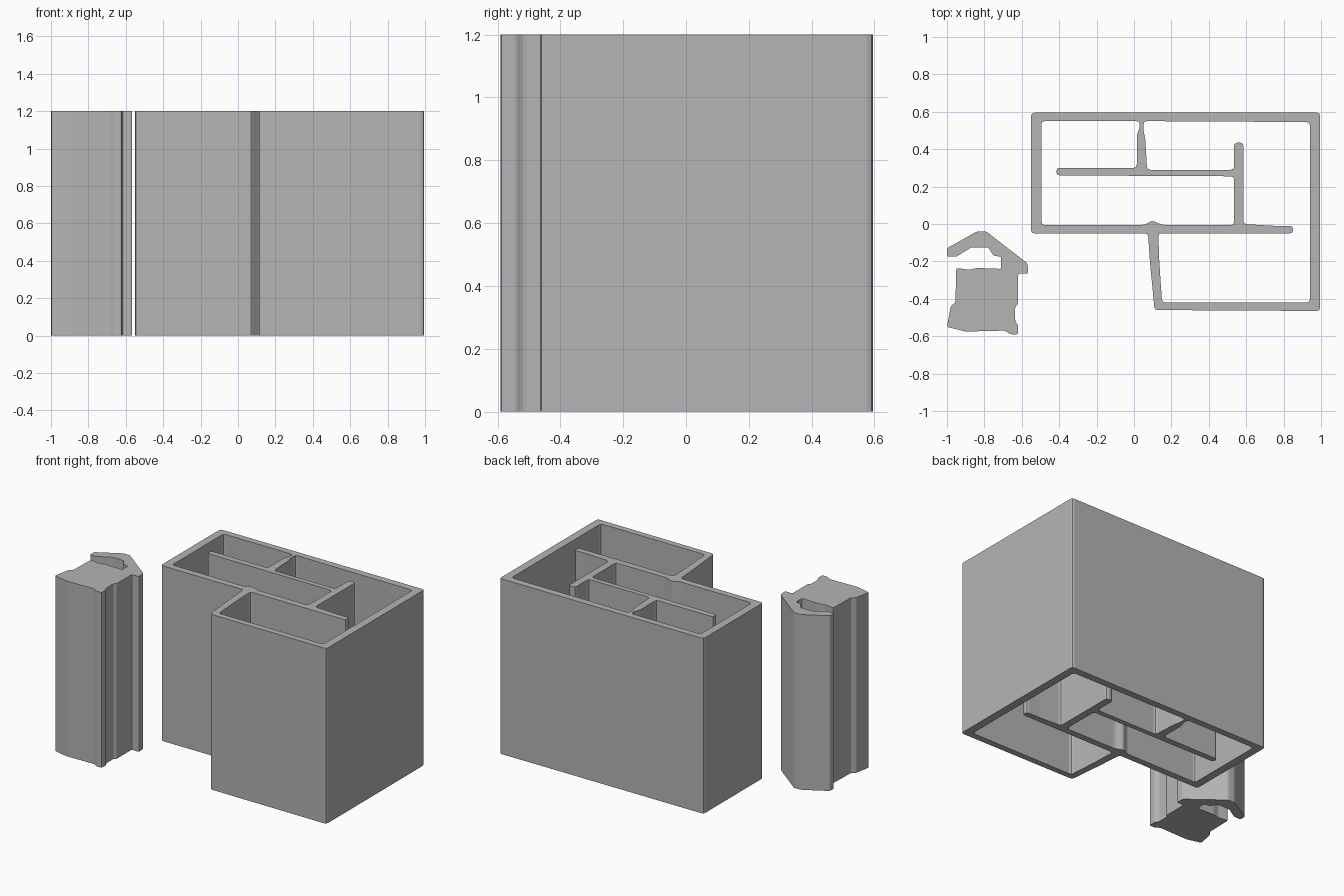
import bpy
import bmesh
from mathutils import Vector

HEIGHT = 1.2
UNIT = 0.01  # outlines are written in hundredths

default_cube = bpy.data.objects.get("Cube")
if default_cube:
    bpy.data.objects.remove(default_cube, do_unlink=True)

grey = bpy.data.materials.new("plain grey")
grey.use_nodes = True
grey.diffuse_color = (0.46, 0.46, 0.46, 1)
shader = next(n for n in grey.node_tree.nodes if n.type == "BSDF_PRINCIPLED")
shader.inputs["Base Color"].default_value = grey.diffuse_color


def soften(corners, radius):
    """Replace every corner of a closed outline with a small three-point round."""
    corners = [Vector(corner) * UNIT for corner in corners]
    outline = []
    for i, corner in enumerate(corners):
        to_previous = corners[i - 1] - corner
        to_following = corners[(i + 1) % len(corners)] - corner
        start = corner + to_previous.normalized() * min(radius, to_previous.length * 0.4)
        end = corner + to_following.normalized() * min(radius, to_following.length * 0.4)
        middle = (start + end) / 4 + corner / 2
        outline += [start, middle, end]
    return outline


def extrude_outlines(name, outlines, radius):
    """Fill the first outline, leave the others open as holes, and raise it to full height."""
    curve = bpy.data.curves.new(name, "CURVE")
    curve.dimensions = "2D"
    curve.fill_mode = "BOTH"
    curve.extrude = HEIGHT / 2
    for corners in outlines:
        outline = soften(corners, radius)
        spline = curve.splines.new("POLY")
        spline.points.add(len(outline) - 1)
        for point, position in zip(spline.points, outline):
            point.co = (position.x, position.y, 0, 1)
        spline.use_cyclic_u = True
    helper = bpy.data.objects.new(name + " outline", curve)
    bpy.context.collection.objects.link(helper)
    bpy.context.view_layer.update()

    # Turn the filled curve into a clean, closed, flat-shaded mesh
    evaluated = helper.evaluated_get(bpy.context.evaluated_depsgraph_get())
    mesh = bpy.data.meshes.new_from_object(evaluated)
    bpy.data.objects.remove(helper, do_unlink=True)
    bm = bmesh.new()
    bm.from_mesh(mesh)
    bmesh.ops.remove_doubles(bm, verts=bm.verts, dist=UNIT / 100)
    bmesh.ops.translate(bm, verts=bm.verts, vec=(0, 0, HEIGHT / 2))
    bmesh.ops.recalc_face_normals(bm, faces=bm.faces)
    for face in bm.faces:
        face.smooth = False
        face.material_index = 0
    bm.to_mesh(mesh)
    bm.free()
    mesh.materials.clear()
    mesh.materials.append(grey)
    part = bpy.data.objects.new(name, mesh)
    bpy.context.collection.objects.link(part)
    return part


# Floor plan: the outside face of the walls
outside = [(-55, -5), (7.5, -5), (8.5, -20), (11, -46),
           (99.5, -46.5), (99.5, 59.5), (-55, 59.5)]

# Left rooms, wrapping around the free end of the middle partition
left_rooms = [(-49.5, -.5), (6, -.5), (9.5, 2), (15, -.5), (53.5, -.5),
              (53.5, 25.5), (-41.5, 26), (-41.5, 30), (1.5, 30),
              (1.5, 48), (3, 51), (3, 55), (-49.5, 55)]

# Right rooms, wrapping around the upright stub and the lower partition
right_rooms = [(5, 55), (5, 50), (6, 46), (7, 29), (53.5, 29),
               (53.5, 43.5), (58.5, 43.5), (58.5, 0), (75, -1), (85, -1),
               (85, -5), (13, -5), (13.5, -20), (15, -42), (94, -42), (94, 54.5)]

extrude_outlines("building_walls", [outside, left_rooms, right_rooms], 0.018)

# Small house-shaped block with a pitched roof edge and a slot under it
roof = [(-100, -13), (-84, -4), (-79, -4), (-57, -21),
        (-56.5, -26.5), (-62, -26.5)]
right_side = [(-62, -43), (-63.5, -44), (-63.5, -52), (-62, -54),
              (-62, -59), (-66, -59), (-69, -57)]
left_side = [(-90, -57.5), (-100, -55), (-98, -44), (-95.5, -42), (-95, -23.5)]
slot = [(-88, -24.5), (-84, -23.5), (-71, -24), (-71, -17.5), (-75, -17),
        (-78, -12.5), (-87, -12.5), (-95, -17.5), (-100, -17.5)]

extrude_outlines("house_block", [roof + right_side + left_side + slot], 0.01)
